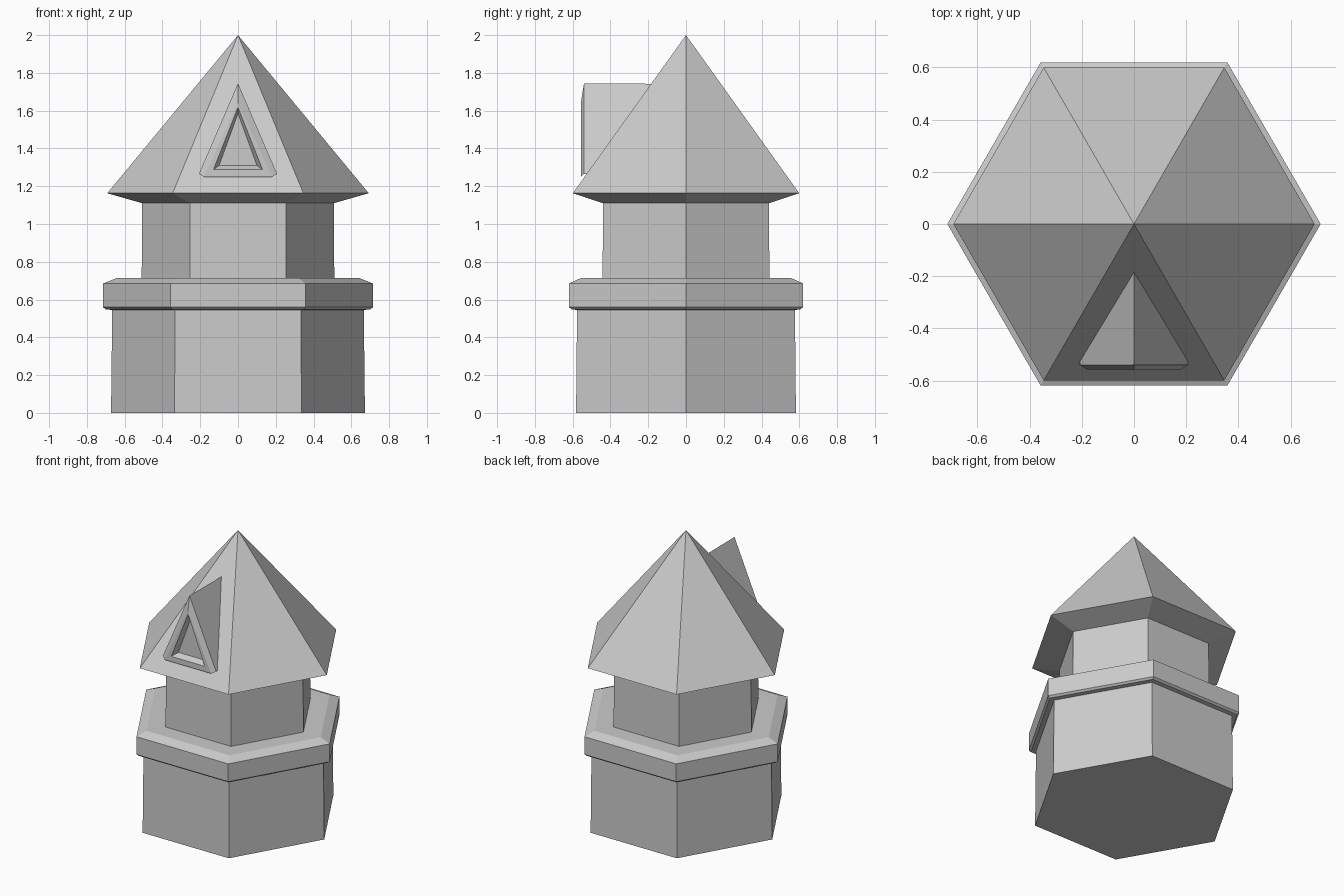
import bpy, math

if "Cube" in bpy.data.objects:
    bpy.data.objects.remove(bpy.data.objects["Cube"])


def loft(name, rings, cap_start=True, cap_end=True):
    """Bridge equal-sized point loops into a flat-shaded solid."""
    n = len(rings[0])
    verts = [p for r in rings for p in r]
    faces = []
    for k in range(len(rings) - 1):
        for i in range(n):
            j = (i + 1) % n
            faces.append((k * n + i, k * n + j, (k + 1) * n + j, (k + 1) * n + i))
    if cap_start:
        faces.append(tuple(reversed(range(n))))
    if cap_end:
        faces.append(tuple(range((len(rings) - 1) * n, len(rings) * n)))
    mesh = bpy.data.meshes.new(name)
    mesh.from_pydata(verts, [], faces)
    mesh.update()
    ob = bpy.data.objects.new(name, mesh)
    bpy.context.collection.objects.link(ob)
    return ob


def hexagon(r, z):
    return [(r * math.cos(i * math.pi / 3), r * math.sin(i * math.pi / 3), z)
            for i in range(6)]


def triangle(y, half, base, apex):
    return [(-half, y, base), (half, y, base), (0, y, apex)]


# Stepped hexagonal tower: base, projecting ledge, narrower upper storey
tower_profile = [(0.672, 0), (0.666, 0.545), (0.70, 0.548), (0.715, 0.56),
                 (0.715, 0.685), (0.645, 0.713), (0.51, 0.713), (0.507, 1.11)]
loft("tower", [hexagon(r, z) for r, z in tower_profile])

# Pyramid roof with sloped eaves
eaves = [hexagon(0.507, 1.11), hexagon(0.692, 1.163)]
roof = loft("roof", eaves, cap_end=False)
mesh = roof.data
verts = [tuple(v.co) for v in mesh.vertices] + [(0, 0, 2.0)]
faces = [tuple(p.vertices) for p in mesh.polygons]
faces += [(6 + i, 6 + (i + 1) % 6, 12) for i in range(6)]
mesh.clear_geometry()
mesh.from_pydata(verts, [], faces)
mesh.update()

# Triangular dormer: gable running into the roof, chamfered frame, recessed pane
dormer_rings = [(-0.15, 0.207, 1.265, 1.742), (-0.54, 0.207, 1.265, 1.745),
                (-0.557, 0.18, 1.25, 1.64), (-0.557, 0.13, 1.288, 1.618),
                (-0.52, 0.10, 1.31, 1.585)]
loft("dormer", [triangle(*r) for r in dormer_rings])
